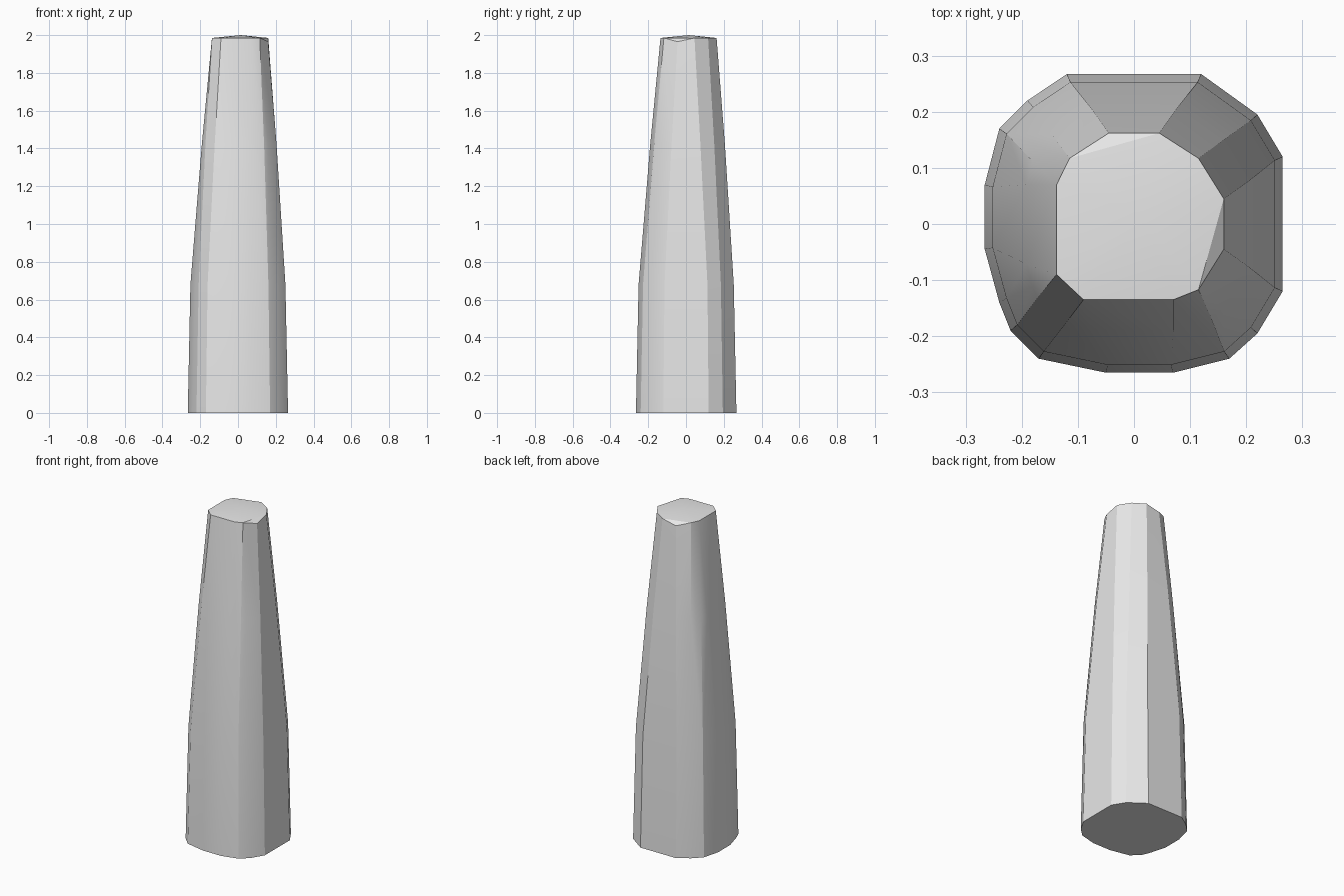
import bpy, bmesh, math
from mathutils import Vector

cube = bpy.data.objects.get("Cube")
if cube:
    bpy.data.objects.remove(cube, do_unlink=True)

# Foot outline, clockwise from the back edge
foot = [(-.12, .267), (.12, .267), (.22, .195), (.265, .12), (.265, -.12),
        (.22, -.195), (.17, -.24), (.07, -.265), (-.05, -.265), (-.17, -.24),
        (-.22, -.19), (-.24, -.14), (-.266, -.045), (-.266, .07),
        (-.24, .17), (-.19, .22)]
# Narrow top outline, following the foot point by point
back_left, back_right = (.115, .117), (-.115, .117)
front_left, front_right = (.115, -.117), (-.09, -.135)
side_front, side_back = (-.138, -.09), (-.138, .07)
top = [(-.045, .162), (.045, .162), back_left, (.16, .045), (.16, -.045),
       front_left, front_left, (.07, -.135), front_right, front_right,
       side_front, side_front, side_front, side_back, side_back, back_right]
chipped = {(-.045, .162), (.16, -.045)}  # two lowered corners of the cap


def ring(outline, z, scale=1.0):
    return [Vector((x * scale, y * scale, z)) for x, y in outline]


# Rings of the tapered shaft
base = ring(foot, 0)
lip = ring(foot, 0.01, 0.995)
shoulder = ring(foot, 0.68, 0.947)
crown = [Vector((x, y, 1.965 if (x, y) in chipped else 1.985)) for x, y in top]
waist = []
for low, high in zip(shoulder, crown):
    p = low.lerp(high, 0.57)
    waist.append(Vector((p.x * 1.025, p.y * 1.025, 1.42)))
peak = [Vector((.015, .015, 2.0))]

# Faceted pillar: the convex skin around the rings
bm = bmesh.new()
for p in base + lip + shoulder + waist + crown + peak:
    bm.verts.new(p)
bmesh.ops.remove_doubles(bm, verts=bm.verts, dist=0.0005)
bmesh.ops.convex_hull(bm, input=bm.verts)
loose = [v for v in bm.verts if not v.link_faces]
bmesh.ops.delete(bm, geom=loose, context='VERTS')
bmesh.ops.dissolve_limit(bm, angle_limit=math.radians(0.5),
                         verts=bm.verts, edges=bm.edges)
bmesh.ops.recalc_face_normals(bm, faces=bm.faces)
mesh = bpy.data.meshes.new("pillar")
bm.to_mesh(mesh)
bm.free()
pillar = bpy.data.objects.new("pillar", mesh)
bpy.context.collection.objects.link(pillar)

# Plain grey surface
grey = bpy.data.materials.new("light_grey")
grey.use_nodes = True
colour = (0.8, 0.8, 0.8, 1)
grey.diffuse_color = colour
grey.node_tree.nodes["Principled BSDF"].inputs["Base Color"].default_value = colour
mesh.materials.append(grey)

# Soft facets, crisp corners
bpy.ops.object.select_all(action='DESELECT')
pillar.select_set(True)
bpy.context.view_layer.objects.active = pillar
bpy.ops.object.shade_smooth_by_angle(angle=math.radians(20))
